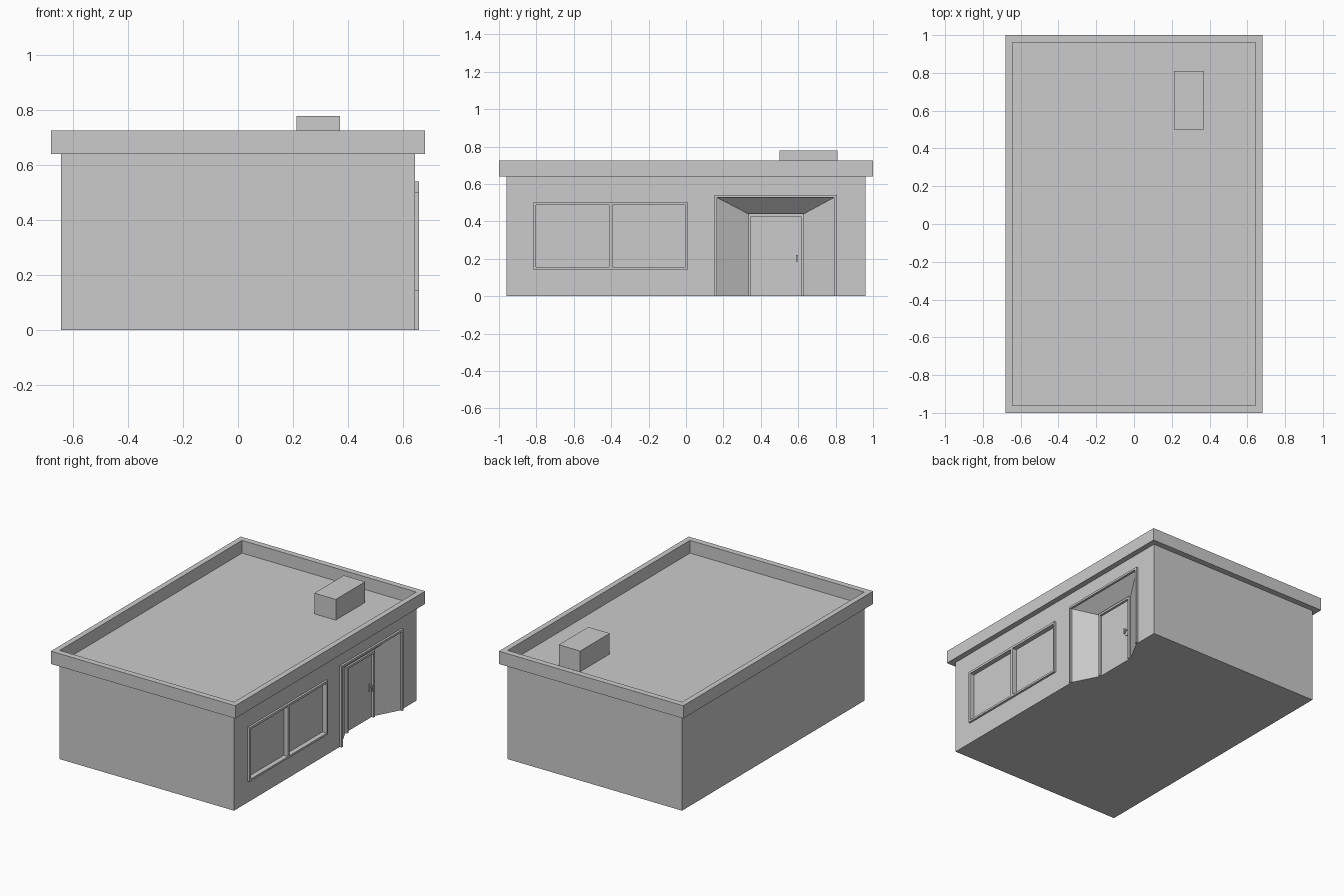
import bpy, bmesh

if "Cube" in bpy.data.objects:
    bpy.data.objects.remove(bpy.data.objects["Cube"])

WX, WY, WZ = 0.643, 0.96, 0.64      # wall half sizes and height


def finish(name, bm):
    bmesh.ops.recalc_face_normals(bm, faces=bm.faces)
    me = bpy.data.meshes.new(name)
    bm.to_mesh(me)
    bm.free()
    ob = bpy.data.objects.new(name, me)
    bpy.context.collection.objects.link(ob)
    return ob


def box(name, x, y, z):
    bm = bmesh.new()
    bmesh.ops.create_cube(bm, size=1)
    for v in bm.verts:
        v.co = [(a + b) / 2 + c * (b - a) for c, (a, b) in zip(v.co, (x, y, z))]
    return finish(name, bm)


def band(name, outer, inner, lo, hi, axis, closed=True):
    """Flat rectangular-section trim between two outlines, extruded along an axis."""
    bm = bmesh.new()

    def vert(p, d):
        return bm.verts.new((d, p[0], p[1]) if axis == 'X' else (p[0], p[1], d))
    rings = [[vert(o, lo), vert(o, hi), vert(i, hi), vert(i, lo)]
             for o, i in zip(outer, inner)]
    n = len(rings)
    for k in range(n if closed else n - 1):
        a, b = rings[k], rings[(k + 1) % n]
        for j in range(4):
            m = (j + 1) % 4
            bm.faces.new((a[j], a[m], b[m], b[j]))
    if not closed:
        bm.faces.new(rings[0])
        bm.faces.new(rings[-1])
    return finish(name, bm)


def rect(a0, a1, b0, b1):
    return [(a0, b0), (a0, b1), (a1, b1), (a1, b0)]


def cut(target, cutter):
    mod = target.modifiers.new("opening", 'BOOLEAN')
    mod.operation = 'DIFFERENCE'
    mod.solver = 'EXACT'
    mod.object = cutter
    cutter.hide_render = True
    cutter.hide_set(True)


# Main building block
walls = box("walls", (-WX, WX), (-WY, WY), (0, WZ))

# Roof parapet and rooftop unit
band("roof_parapet", rect(-0.68, 0.68, -1, 1), rect(-WX, WX, -WY, WY), WZ, 0.725, 'Z')
box("rooftop_unit", (0.213, 0.371), (0.5, 0.81), (WZ, 0.778))

# Window: recessed panes, frame and central mullion
cut(walls, box("window_cutter", (0.625, 0.7), (-0.803, -0.003), (0.155, 0.487)))
band("window_frame", rect(-0.818, 0.011, 0.142, 0.502), rect(-0.803, -0.003, 0.155, 0.487),
     0.625, 0.657, 'X')
box("window_mullion", (0.625, 0.657), (-0.410, -0.394), (0.155, 0.487))

# Entrance alcove: splayed sides, chamfered upper corners and sloping ceiling
bm = bmesh.new()
DOOR_X, Y0, Y1, D0, D1 = 0.555, 0.166, 0.791, 0.337, 0.626
for z in (-0.1, 0.527):
    for y in (Y0, Y1):
        for x in (WX, 0.72):
            bm.verts.new((x, y, z))
for yf, yb in ((Y0, D0), (Y1, D1)):
    bm.verts.new((WX, yf, 0.432))
    for z in (-0.1, 0.438):
        bm.verts.new((DOOR_X, yb, z))
bmesh.ops.convex_hull(bm, input=bm.verts)
bmesh.ops.delete(bm, geom=[v for v in bm.verts if not v.link_faces], context='VERTS')
cut(walls, finish("alcove_cutter", bm))

# Trim around the alcove and around the door
band("alcove_trim", rect(0.152, 0.806, 0, 0.541), rect(Y0, Y1, 0, 0.527),
     0.63, 0.657, 'X', closed=False)
band("door_frame", rect(0.334, 0.629, 0, 0.441), rect(0.348, 0.615, 0, 0.427),
     0.545, 0.570, 'X', closed=False)

# Door handle: back plate, stem and grip
box("handle_plate", (0.553, 0.559), (0.585, 0.602), (0.18, 0.23))
box("handle_stem", (0.558, 0.576), (0.590, 0.598), (0.21, 0.218))
box("handle_grip", (0.572, 0.580), (0.588, 0.600), (0.185, 0.22))
